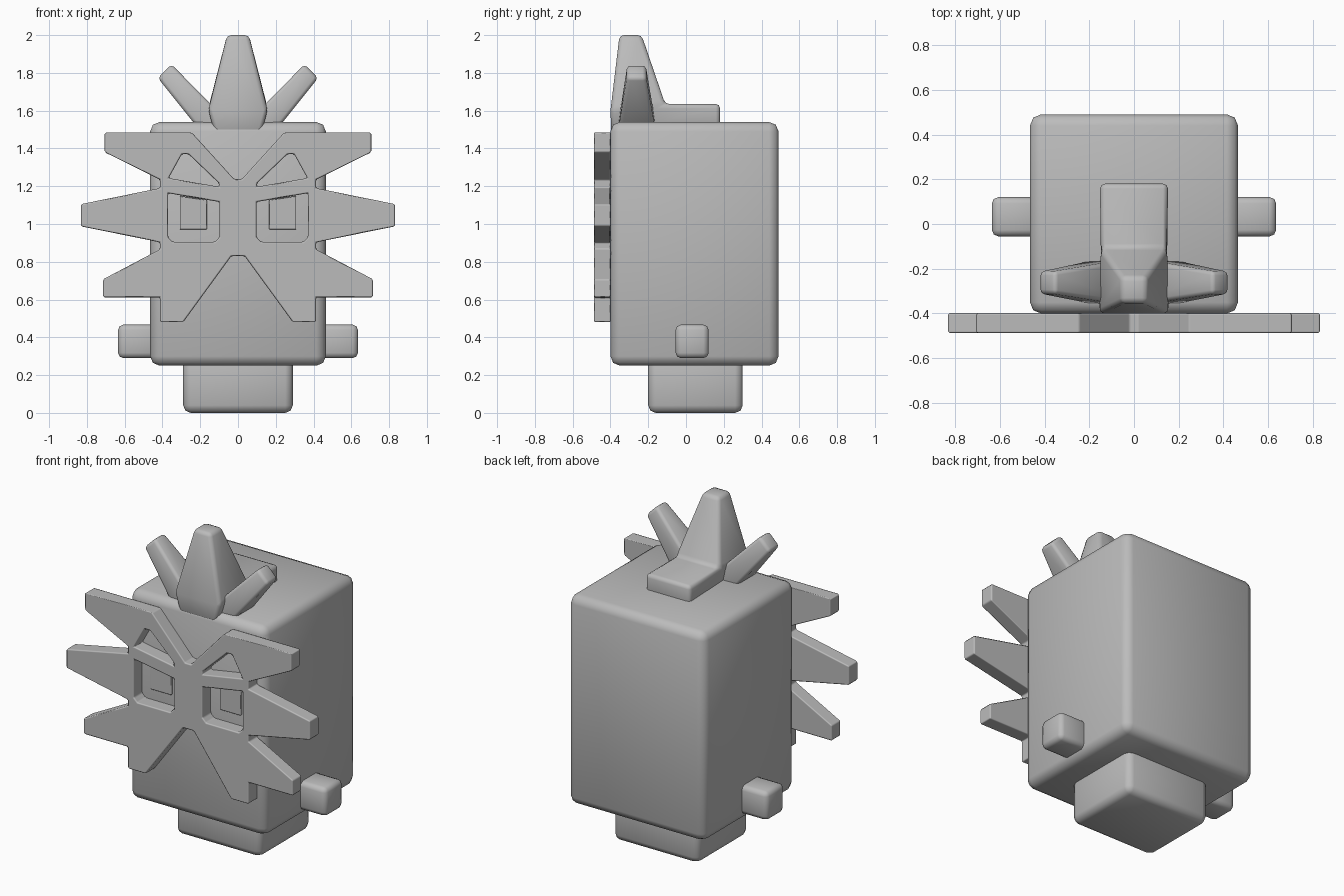
import bpy, bmesh

if "Cube" in bpy.data.objects:
    bpy.data.objects.remove(bpy.data.objects["Cube"])

grey = bpy.data.materials.new("plain grey")
grey.diffuse_color = (0.5, 0.5, 0.5, 1)
grey.use_nodes = True
grey.node_tree.nodes["Principled BSDF"].inputs["Base Color"].default_value = grey.diffuse_color


def finish(name, bm, bevel, harden=False):
    """Turn a bmesh into a smooth, chamfered object."""
    bmesh.ops.recalc_face_normals(bm, faces=bm.faces[:])
    for f in bm.faces:
        f.smooth = True
    me = bpy.data.meshes.new(name)
    bm.to_mesh(me)
    bm.free()
    me.materials.append(grey)
    ob = bpy.data.objects.new(name, me)
    bpy.context.collection.objects.link(ob)
    mod = ob.modifiers.new("bevel", 'BEVEL')
    mod.width = bevel
    mod.segments = 1 if harden else 2
    mod.limit_method = 'ANGLE'
    mod.angle_limit = 0.4
    mod.use_clamp_overlap = False
    mod.harden_normals = harden
    return ob


def frustum(name, quad_a, quad_b, bevel):
    """Solid between two four-sided ends."""
    bm = bmesh.new()
    a = [bm.verts.new(p) for p in quad_a]
    b = [bm.verts.new(p) for p in quad_b]
    bm.faces.new(a)
    bm.faces.new(b)
    for i in range(4):
        j = (i + 1) % 4
        bm.faces.new((a[i], a[j], b[j], b[i]))
    return finish(name, bm, bevel)


def box(name, x, y, z, bevel):
    ends = [[(x[0], y[0], h), (x[1], y[0], h), (x[1], y[1], h), (x[0], y[1], h)] for h in z]
    return frustum(name, ends[0], ends[1], bevel)


def plate(name, loops, y0, y1, bevel):
    """Flat plate in the xz plane; loops after the first are holes."""
    bm = bmesh.new()
    edges = []
    for loop in loops:
        vs = [bm.verts.new((x, y0, z)) for x, z in loop]
        edges += [bm.edges.new((vs[i - 1], vs[i])) for i in range(len(vs))]
    bmesh.ops.triangle_fill(bm, edges=edges, use_beauty=True, use_dissolve=False, normal=(0, -1, 0))
    ext = bmesh.ops.extrude_face_region(bm, geom=bm.faces[:], use_keep_orig=True)
    for v in ext["geom"]:
        if isinstance(v, bmesh.types.BMVert):
            v.co.y = y1
    return finish(name, bm, bevel, True)


def flip(loop, s):
    return [(s * x, z) for x, z in loop]


# Body, foot and small arms
box("body", (-0.465, 0.465), (-0.40, 0.49), (0.25, 1.54), 0.05)
box("foot", (-0.29, 0.29), (-0.20, 0.30), (0.0, 0.32), 0.04)
for s, side in ((1, "right"), (-1, "left")):
    box(side + "_arm", sorted((s * 0.42, s * 0.635)), (-0.055, 0.12), (0.29, 0.467), 0.028)

# Spiked mask with eye and brow openings
half = [(0.02, 1.237), (0.245, 1.485), (0.706, 1.485), (0.706, 1.38), (0.413, 1.235),
        (0.413, 1.19), (0.832, 1.105), (0.832, 0.988), (0.413, 0.903), (0.413, 0.866),
        (0.715, 0.707), (0.715, 0.612), (0.413, 0.612), (0.413, 0.48), (0.29, 0.48),
        (0.035, 0.83)]
brow = [(0.10, 1.197), (0.367, 1.243), (0.297, 1.37), (0.262, 1.37), (0.10, 1.215)]
eye = [(0.098, 1.117), (0.37, 1.163), (0.37, 0.93), (0.345, 0.905), (0.123, 0.905), (0.098, 0.93)]
pupil = [(0.165, 1.128), (0.308, 1.148), (0.308, 0.97), (0.165, 0.97)]
outline = half + flip(half, -1)[::-1]
holes = [flip(h, s) for s in (1, -1) for h in (brow, eye)]
plate("mask", [outline] + holes, -0.488, -0.398, 0.008)
for s, side in ((1, "right"), (-1, "left")):
    plate(side + "_pupil", [flip(pupil, s)], -0.415, -0.395, 0.004)

# Crest: low block running back, tall spike rising at its front
bm = bmesh.new()
profile = [(-0.395, 1.48, 0.125), (-0.40, 1.60, 0.157), (-0.352, 2.0, 0.058), (-0.235, 2.0, 0.058),
           (-0.11, 1.635, 0.152), (0.18, 1.635, 0.152), (0.18, 1.48, 0.152)]
R, L = ([bm.verts.new((s * w, y, z)) for y, z, w in profile] for s in (1, -1))
for i in range(7):
    bm.faces.new((R[i - 1], R[i], L[i], L[i - 1]))
for v in (R, L):
    bm.faces.new((v[1], v[2], v[3], v[4]))
    bm.faces.new((v[0], v[1], v[4]))
    bm.faces.new((v[0], v[4], v[5], v[6]))
finish("crest", bm, 0.022)

# Slanted side spikes of the crest
for s, side in ((1, "right"), (-1, "left")):
    base = [(s * x, y, z) for x, y, z in ((0.04, -0.36, 1.53), (0.04, -0.16, 1.53),
                                          (0.19, -0.16, 1.48), (0.19, -0.36, 1.48))]
    tip = [(s * x, y, z) for x, y, z in ((0.352, -0.312, 1.845), (0.352, -0.212, 1.845),
                                         (0.424, -0.212, 1.773), (0.424, -0.312, 1.773))]
    frustum(side + "_crest_spike", base, tip, 0.018)
